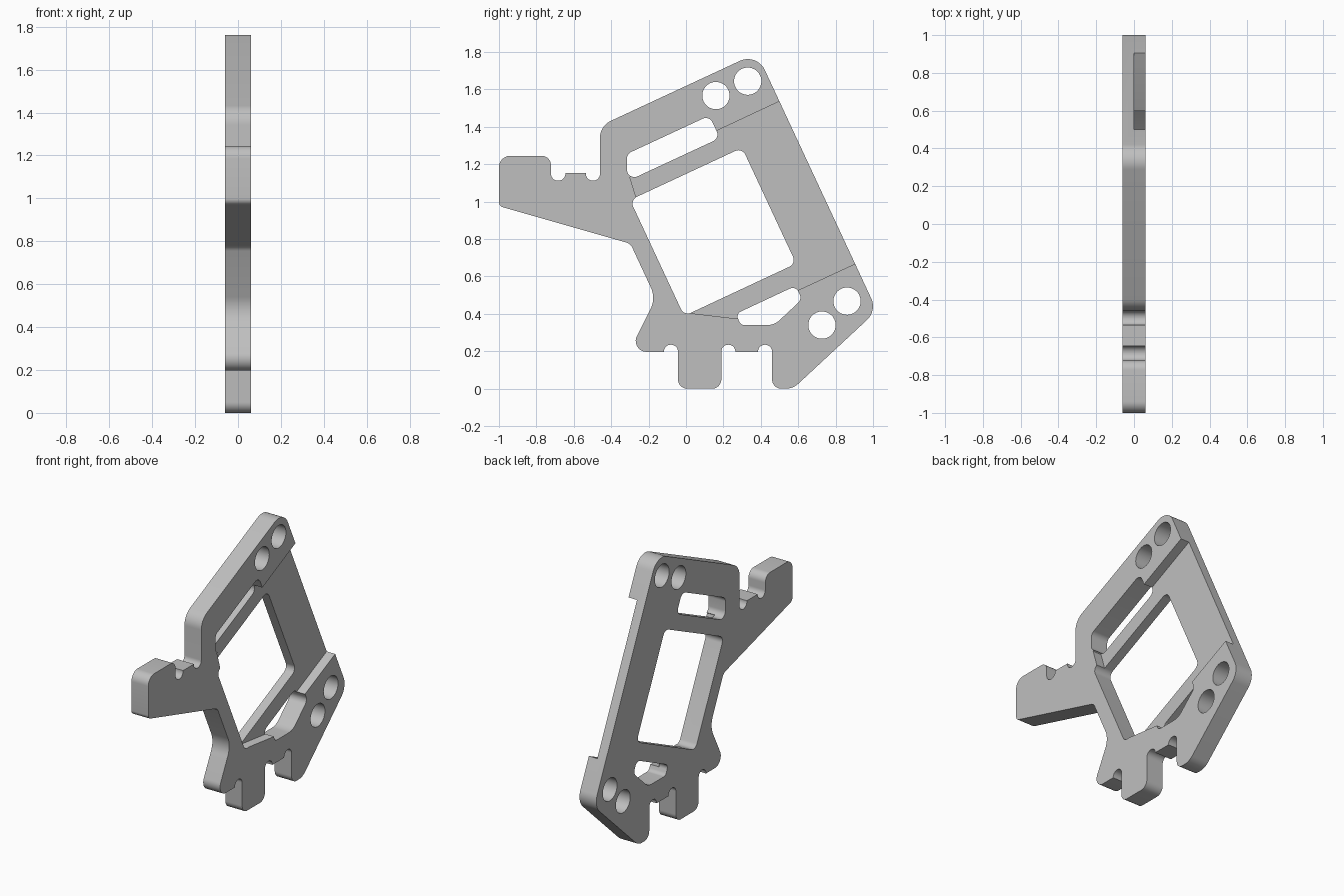
import bpy, bmesh, math
from mathutils import Vector

if "Cube" in bpy.data.objects:
    bpy.data.objects.remove(bpy.data.objects["Cube"])

HALF = 0.06  # half thickness of the plate

grey = bpy.data.materials.new("plain grey")
grey.use_nodes = True
colour = (0.52, 0.52, 0.52, 1)
grey.diffuse_color = colour
grey.node_tree.nodes["Principled BSDF"].inputs["Base Color"].default_value = colour


def fillet(corners, steps=10):
    """Round each (y, z, radius) corner of a closed profile."""
    pts = []
    for i, (y, z, r) in enumerate(corners):
        p = Vector((y, z))
        if r == 0:
            pts.append(p)
            continue
        a = (Vector(corners[i - 1][:2]) - p).normalized()
        b = (Vector(corners[(i + 1) % len(corners)][:2]) - p).normalized()
        half = a.angle(b) / 2
        centre = p + (a + b).normalized() * r / math.sin(half)
        start = p + a * r / math.tan(half) - centre
        end = p + b * r / math.tan(half) - centre
        sweep = math.pi - 2 * half
        for k in range(steps + 1):
            t = k / steps
            pts.append(centre + (start * math.sin((1 - t) * sweep)
                                 + end * math.sin(t * sweep)) / math.sin(sweep))
    return pts


def prism(name, pts, x0, x1):
    """Extrude a y-z profile along x."""
    bm = bmesh.new()
    face = bm.faces.new([bm.verts.new((x0, p[0], p[1])) for p in pts])
    new = bmesh.ops.extrude_face_region(bm, geom=[face])["geom"]
    bmesh.ops.translate(bm, vec=(x1 - x0, 0, 0),
                        verts=[v for v in new if isinstance(v, bmesh.types.BMVert)])
    bmesh.ops.remove_doubles(bm, verts=bm.verts, dist=0.0004)
    bmesh.ops.recalc_face_normals(bm, faces=bm.faces)
    mesh = bpy.data.meshes.new(name)
    bm.to_mesh(mesh)
    bm.free()
    mesh.materials.append(grey)
    obj = bpy.data.objects.new(name, mesh)
    bpy.context.collection.objects.link(obj)
    return obj


def notch(y0, y1, z, depth):
    """Round-ended notch between y0 and y1."""
    r = abs(y1 - y0) * 0.49
    return [(y0, z + depth, r), (y1, z + depth, r)]


# Outer outline: arm, top edge, sloped back, feet, waist
FLAT, FOOT = 1.152, 0.197
outline = [(-1, 1.245, .06), (-.722, 1.245, .05)]
outline += notch(-.722, -.645, FLAT, -.04) + [(-.645, FLAT, 0), (-.535, FLAT, 0)]
outline += notch(-.535, -.46, FLAT, -.04)
outline += [(-.46, 1.405, .1), (.379, 1.795, .1), (1.021, .417, .1),
            (.572, 0, .1), (.46, 0, .05)]
outline += notch(.46, .385, FOOT, .038) + [(.385, FOOT, 0), (.264, FOOT, 0)]
outline += notch(.264, .189, FOOT, .038) + [(.189, 0, .05), (-.043, 0, .05)]
outline += notch(-.043, -.118, FOOT, .038) + [(-.118, FOOT, 0)]
outline += [(-.305, FOOT, .058), (-.161, .483, .13),
            (-.297, .775, .05), (-1, .976, .03)]
plate = prism("bracket_plate", fillet(outline), -HALF, HALF)

# Through openings
window = [(-.299, 1.009, .04), (.3, 1.288, .04), (.589, .669, .04), (-.01, .389, .04)]
upper_slot = [(-.316, 1.109, .04), (-.316, 1.255, .04), (.125, 1.46, .04), (.181, 1.34, .04)]
lower_slot = [(.266, .4, .03), (.587, .55, .035), (.62, .478, .04),
              (.472, .34, .1), (.294, .34, .03)]
cutters = [prism("opening_cutter", fillet(c), -.2, .2)
           for c in (window, upper_slot, lower_slot)]
for y, z in ((.33, 1.644), (.16, 1.567), (.861, .468), (.727, .34)):
    ring = [(y + .073 * math.cos(a), z + .073 * math.sin(a))
            for a in (math.tau * k / 40 for k in range(40))]
    cutters.append(prism("hole_cutter", ring, -.2, .2))

# Half-depth recess on one side, running through the openings
recess = [(-.3, 1.131), (-.2, 1.22), (.16, 1.377), (.7, 1.63), (1.2, .805),
          (.6, .527), (.45, .43), (.273, .374), (.02, .404), (.1, .7), (-.267, 1.024)]
cutters.append(prism("recess_cutter", recess, 0, .2))

# Cut everything out of the plate
bpy.context.view_layer.objects.active = plate
for cutter in cutters:
    cutter.hide_render = True
    mod = plate.modifiers.new("cut", "BOOLEAN")
    mod.operation = "DIFFERENCE"
    mod.solver = "EXACT"
    mod.object = cutter
    bpy.ops.object.modifier_apply(modifier=mod.name)
    bpy.data.objects.remove(cutter)

bpy.ops.object.select_all(action="DESELECT")
plate.select_set(True)
bpy.ops.object.shade_smooth_by_angle(angle=math.radians(30))
